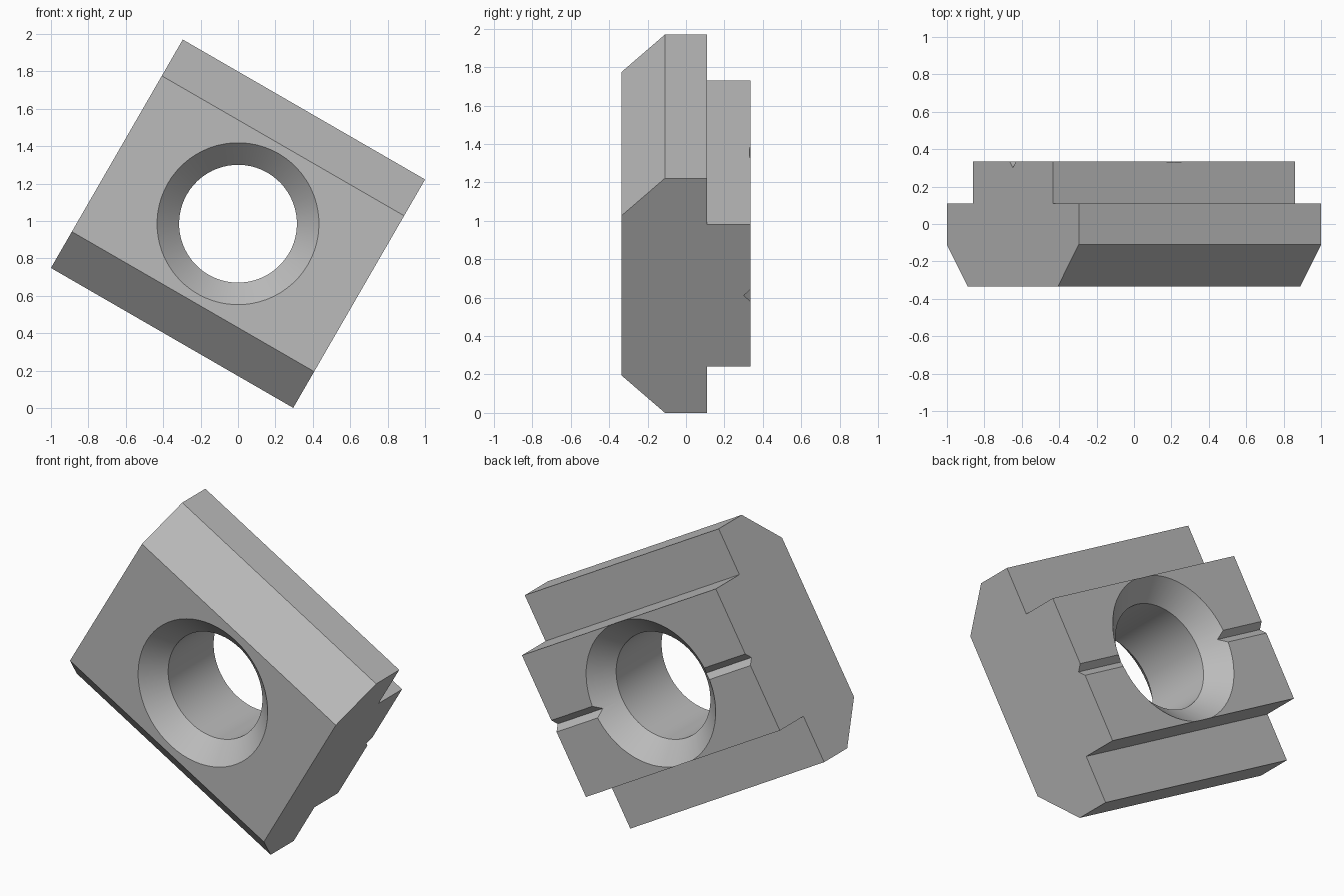
import bpy, bmesh, math
from mathutils import Matrix

cube = bpy.data.objects.get("Cube")
if cube:
    bpy.data.objects.remove(cube, do_unlink=True)

HALF_LEN, HALF_WIDTH, HALF_DEPTH = 0.748, 0.705, 0.335
STEP, BOSS, CHAMFER, NOTCH = 0.11, 0.428, 0.224, 0.035
BORE, SINK = 0.315, 0.433
CENTRE_Z = 0.985

grey = bpy.data.materials.new("plain_grey")
grey.use_nodes = True
colour = (0.5, 0.5, 0.5, 1)
grey.diffuse_color = colour
grey.node_tree.nodes["Principled BSDF"].inputs["Base Color"].default_value = colour


def add_object(name, bm):
    bmesh.ops.recalc_face_normals(bm, faces=bm.faces)
    mesh = bpy.data.meshes.new(name)
    bm.to_mesh(mesh)
    bm.free()
    mesh.materials.append(grey)
    obj = bpy.data.objects.new(name, mesh)
    bpy.context.collection.objects.link(obj)
    return obj


# T-shaped block: half profile (depth, width), mirrored, then extruded lengthwise
half = [(-HALF_DEPTH, HALF_WIDTH - CHAMFER), (-STEP, HALF_WIDTH), (STEP, HALF_WIDTH),
        (STEP, BOSS), (HALF_DEPTH, BOSS), (HALF_DEPTH, NOTCH)]
profile = half + [(HALF_DEPTH - NOTCH, 0)] + [(y, -w) for y, w in reversed(half)]
bm = bmesh.new()
end = bm.faces.new([bm.verts.new((-HALF_LEN, y, w)) for y, w in profile])
sweep = bmesh.ops.extrude_face_region(bm, geom=[end], use_keep_orig=True)
verts = [v for v in sweep["geom"] if isinstance(v, bmesh.types.BMVert)]
bmesh.ops.translate(bm, verts=verts, vec=(2 * HALF_LEN, 0, 0))
block = add_object("slot_nut_block", bm)

# Bore with a countersink at each end, spun around the depth axis
over = 0.05
mouth = HALF_DEPTH + over
throat = HALF_DEPTH - (SINK - BORE)
outline = [(0, -mouth), (SINK + over, -mouth), (BORE, -throat),
           (BORE, throat), (SINK + over, mouth), (0, mouth)]
bm = bmesh.new()
points = [bm.verts.new((r, y, 0)) for r, y in outline]
edges = [bm.edges.new(pair) for pair in zip(points, points[1:])]
bmesh.ops.spin(bm, geom=points + edges, cent=(0, 0, 0), axis=(0, 1, 0),
               angle=math.tau, steps=64, use_merge=False)
bmesh.ops.remove_doubles(bm, verts=bm.verts, dist=0.0001)
cutter = add_object("bore_cutter", bm)
cutter.hide_render = True

# Cut the bore and drop the helper
cut = block.modifiers.new("bore", 'BOOLEAN')
cut.operation = 'DIFFERENCE'
cut.solver = 'EXACT'
cut.object = cutter
bpy.ops.object.select_all(action='DESELECT')
bpy.context.view_layer.objects.active = block
block.select_set(True)
bpy.ops.object.modifier_apply(modifier=cut.name)
bpy.data.objects.remove(cutter, do_unlink=True)

# Tilt the finished block and stand it on its lowest corner
tilt = Matrix.Translation((0, 0, CENTRE_Z)) @ Matrix.Rotation(math.radians(30), 4, 'Y')
block.data.transform(tilt)
bpy.ops.object.shade_smooth_by_angle(angle=math.radians(30))
